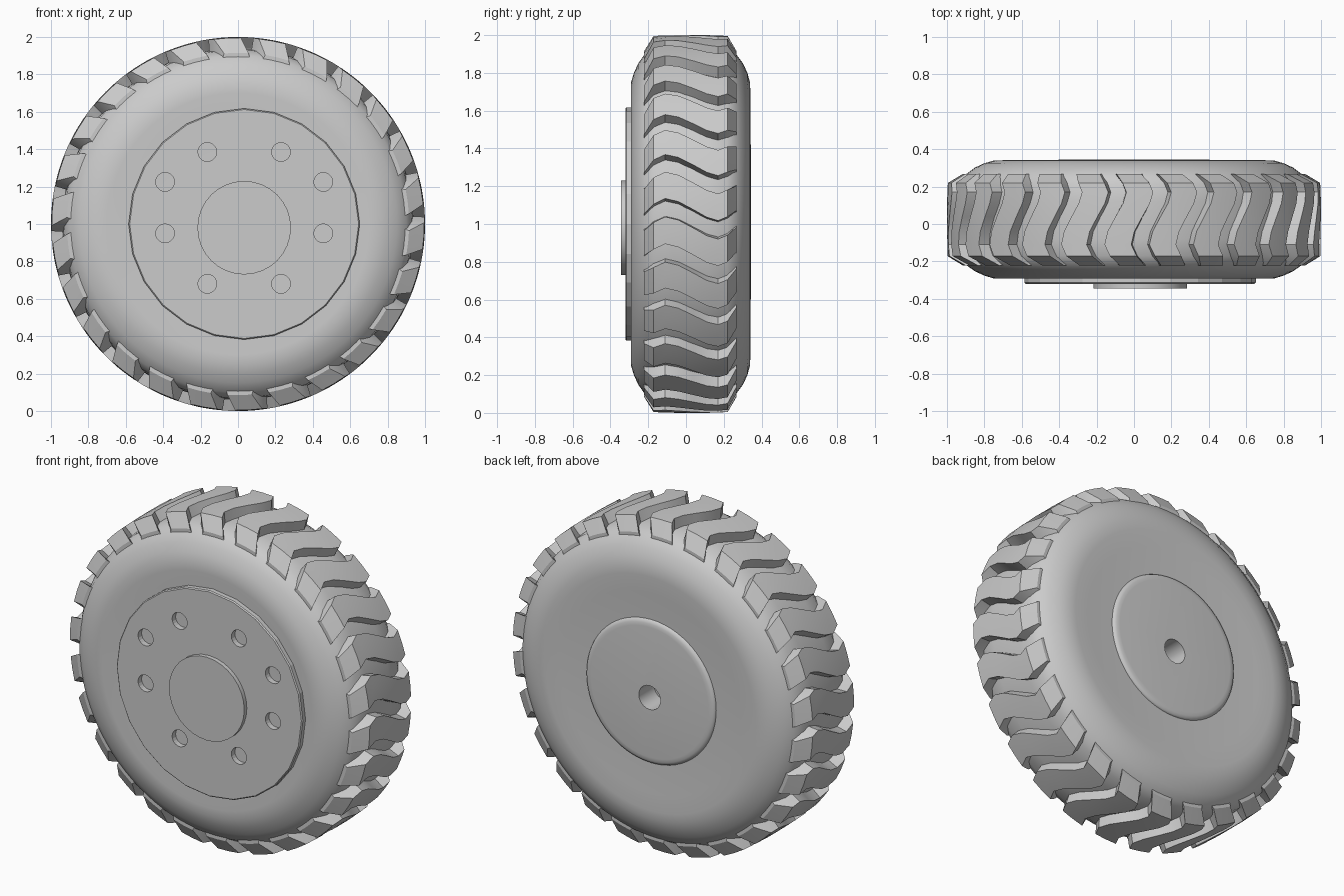
import bpy
import bmesh
from math import sin, cos, pi, radians
from mathutils import Vector

cube = bpy.data.objects.get("Cube")
if cube:
    bpy.data.objects.remove(cube, do_unlink=True)

rubber = bpy.data.materials.new("plain grey")
rubber.use_nodes = True
GREY = (0.6, 0.6, 0.6, 1)
rubber.diffuse_color = GREY
rubber.node_tree.nodes["Principled BSDF"].inputs["Base Color"].default_value = GREY


def polar(r, a, y, cx=0.0, cz=1.0):
    return Vector((cx + r * cos(a), y, cz + r * sin(a)))


def finish(bm, name):
    bmesh.ops.recalc_face_normals(bm, faces=bm.faces)
    mesh = bpy.data.meshes.new(name)
    bm.to_mesh(mesh)
    bm.free()
    mesh.materials.append(rubber)
    obj = bpy.data.objects.new(name, mesh)
    bpy.context.collection.objects.link(obj)
    return obj


def lathe(name, profile, sides, cx=0.0, cz=1.0):
    """Spin (radius, y) points about the axle and cap both ends."""
    bm = bmesh.new()
    rings = [[bm.verts.new(polar(r, 2 * pi * i / sides + pi / 2, y, cx, cz))
              for i in range(sides)] for r, y in profile]
    for a, b in zip(rings, rings[1:]):
        for i in range(sides):
            j = (i + 1) % sides
            bm.faces.new((a[i], a[j], b[j], b[i]))
    bm.faces.new(rings[0])
    bm.faces.new(rings[-1])
    return finish(bm, name)


def activate(obj):
    bpy.ops.object.select_all(action='DESELECT')
    obj.select_set(True)
    bpy.context.view_layer.objects.active = obj


def smooth(obj, angle):
    activate(obj)
    bpy.ops.object.shade_smooth_by_angle(angle=radians(angle))


def drill(obj, spots, radius, y0, y1):
    """Cut round holes parallel to the axle."""
    for x, z in spots:
        cutter = lathe("hole_cutter", [(radius, y0), (radius, y1)], 20, x, z)
        cutter.hide_render = True
        mod = obj.modifiers.new("hole", 'BOOLEAN')
        mod.operation = 'DIFFERENCE'
        mod.solver = 'EXACT'
        mod.object = cutter
        activate(obj)
        bpy.ops.object.modifier_apply(modifier=mod.name)
        bpy.data.objects.remove(cutter, do_unlink=True)


# Tyre carcass: slightly dished sidewalls and a rounded shoulder
tyre = lathe("tyre_body", [
    (0.30, -0.286), (0.62, -0.287), (0.70, -0.292), (0.75, -0.291),
    (0.80, -0.276), (0.85, -0.253), (0.90, -0.218), (0.93, -0.17),
    (0.937, -0.08), (0.94, 0.02), (0.937, 0.12), (0.93, 0.215),
    (0.90, 0.265), (0.85, 0.302), (0.80, 0.325), (0.75, 0.339),
    (0.70, 0.341), (0.60, 0.335), (0.46, 0.328), (0.36, 0.325),
    (0.30, 0.20)], 96)
smooth(tyre, 40)

# Tread lugs: wavy bars swept across the tyre; (y, angle shift, top radius)
WAVE = [(-0.222, -0.025, 0.915), (-0.172, 0.022, 0.996), (-0.11, 0.052, 0.998),
        (-0.04, 0.035, 1.0), (0.04, -0.008, 1.0), (0.11, -0.048, 1.0),
        (0.17, -0.066, 0.998), (0.22, -0.045, 0.996), (0.268, -0.005, 0.915)]
LUGS = 26
BASE_R, TOP_HALF, BASE_HALF = 0.89, 0.072, 0.082

bm = bmesh.new()
for n in range(LUGS):
    centre = pi / 2 + radians(2) + 2 * pi * n / LUGS
    rows = []
    for y, shift, top in WAVE:
        a = centre + shift
        rows.append([bm.verts.new(polar(r, a + d, y)) for r, d in (
            (BASE_R, -BASE_HALF), (top, -TOP_HALF), (top, 0),
            (top, TOP_HALF), (BASE_R, BASE_HALF))])
    for p, q in zip(rows, rows[1:]):
        for k in range(5):
            m = (k + 1) % 5
            bm.faces.new((p[k], p[m], q[m], q[k]))
    bm.faces.new(rows[0])
    bm.faces.new(rows[-1])
lugs = finish(bm, "tread_lugs")
smooth(lugs, 30)

# Front hub plate with eight bolt holes, and the centre cap
HUB_X = 0.033
plate = lathe("hub_plate", [(0.618, -0.25), (0.618, -0.314), (0.612, -0.32)],
              24, HUB_X, 1.0)
bolts = [(HUB_X + s * dx, z) for s in (-1, 1)
         for dx, z in ((0.197, 1.385), (0.423, 1.225), (0.423, 0.95), (0.197, 0.68))]
drill(plate, bolts, 0.05, -0.4, -0.2)
smooth(plate, 10)

cap = lathe("hub_cap", [(0.25, -0.30), (0.25, -0.345)], 32, HUB_X, 0.98)
smooth(cap, 30)

# Back hub pad with a soft rim and the axle hole
pad = lathe("back_pad", [(0.43, 0.16), (0.43, 0.328), (0.424, 0.337),
                         (0.41, 0.343), (0.39, 0.345)], 64, 0.0, 1.01)
drill(pad, [(0.0, 0.978)], 0.072, 0.2, 0.4)
smooth(pad, 40)
